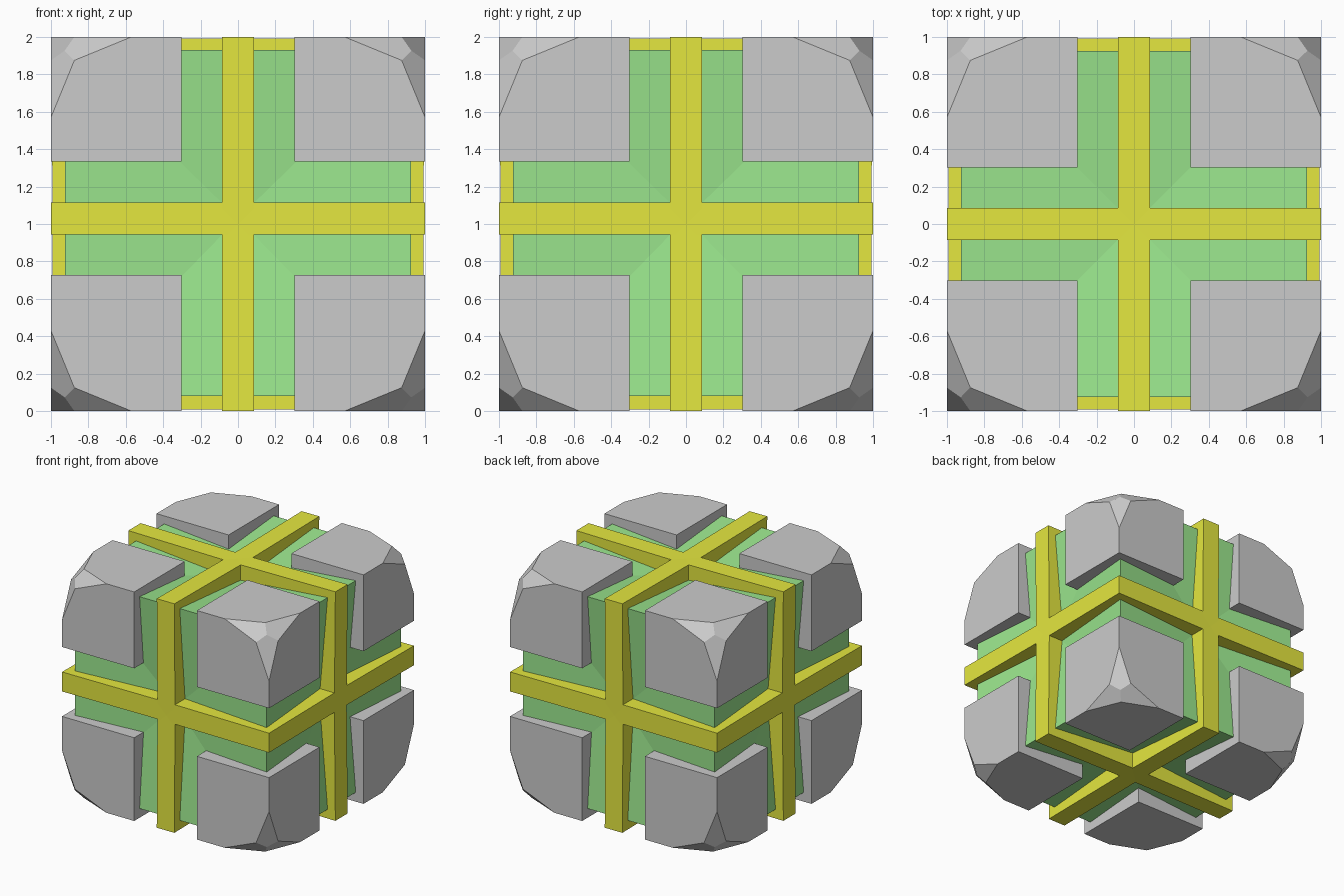
import bpy, bmesh
from mathutils import Vector

if "Cube" in bpy.data.objects:
    bpy.data.objects.remove(bpy.data.objects["Cube"])

MID_Z = 1.03      # height of the horizontal band
BAND = 0.085      # half width of the bands
GAP = 0.303       # half width of the channels between corner blocks


def material(name, rgb):
    m = bpy.data.materials.new(name)
    m.diffuse_color = (*rgb, 1)
    m.use_nodes = True
    m.node_tree.nodes["Principled BSDF"].inputs["Base Color"].default_value = m.diffuse_color
    return m


def finish(bm, name, mat=None):
    bmesh.ops.recalc_face_normals(bm, faces=bm.faces[:])
    mesh = bpy.data.meshes.new(name)
    bm.to_mesh(mesh)
    bm.free()
    ob = bpy.data.objects.new(name, mesh)
    bpy.context.collection.objects.link(ob)
    if mat:
        mesh.materials.append(mat)
    return ob


green = material("green", (0.33, 0.8, 0.27))
yellow = material("yellow", (0.78, 0.8, 0.05))

# Green core: a cube with each face dented slightly towards its centre
bm = bmesh.new()
bmesh.ops.create_cube(bm, size=1.85)
dents = bmesh.ops.poke(bm, faces=bm.faces[:], offset=-0.08)["verts"]
bmesh.ops.translate(bm, verts=bm.verts[:], vec=(0, 0, 1.005))
for v in dents:
    if abs(v.co.z - 1.005) < 0.1:
        v.co.z = MID_Z
finish(bm, "core", green)


# Yellow bands: slightly pinched square plates crossing the core
def band(name, axis):
    outline = [(1, 1), (0, 0.99), (-1, 1), (-0.99, 0),
               (-1, -1), (0, -0.99), (1, -1), (0.99, 0)]
    bm = bmesh.new()
    verts = []
    for a, b in outline:
        co = [a, b]
        co.insert(axis, -BAND)
        co[2] += MID_Z if axis == 2 else 1
        verts.append(bm.verts.new(co))
    face = bm.faces.new(verts)
    top = bmesh.ops.extrude_face_region(bm, geom=[face])["geom"]
    shift = Vector((0, 0, 0))
    shift[axis] = 2 * BAND
    bmesh.ops.translate(bm, verts=[g for g in top if isinstance(g, bmesh.types.BMVert)],
                        vec=shift)
    finish(bm, name, yellow)


band("side_to_side_band", 0)
band("front_to_back_band", 1)
band("horizontal_band", 2)


# Grey corner blocks: boxes whose three outer edges are cut by tapering planes
def corner_block(name, sx, sy, sz):
    inner_z = GAP + (MID_Z - 1) * sz
    lo = Vector((GAP, GAP, inner_z))
    hi = Vector((1, 1, 1))
    bm = bmesh.new()
    bmesh.ops.create_cube(bm, size=1)
    for v in bm.verts:
        v.co = [(l + h) / 2 + c * (h - l) for l, h, c in zip(lo, hi, v.co)]
    for k in range(3):
        normal = Vector((1, 1, 1))
        normal[k] = 0.41
        point = Vector((1, 1, 1))
        point[k] = 0.57
        cut = bmesh.ops.bisect_plane(
            bm, geom=bm.verts[:] + bm.edges[:] + bm.faces[:], dist=1e-5,
            plane_co=point, plane_no=normal.normalized(), clear_outer=True)
        edges = [e for e in bm.edges if e.is_boundary]
        bmesh.ops.holes_fill(bm, edges=edges, sides=0)
    for v in bm.verts:
        v.co = (v.co.x * sx, v.co.y * sy, 1 + v.co.z * sz)
    finish(bm, name)


for sz, level in ((1, "top"), (-1, "bottom")):
    for sy, depth in ((-1, "front"), (1, "back")):
        for sx, side in ((1, "right"), (-1, "left")):
            corner_block(f"corner_{level}_{depth}_{side}", sx, sy, sz)
